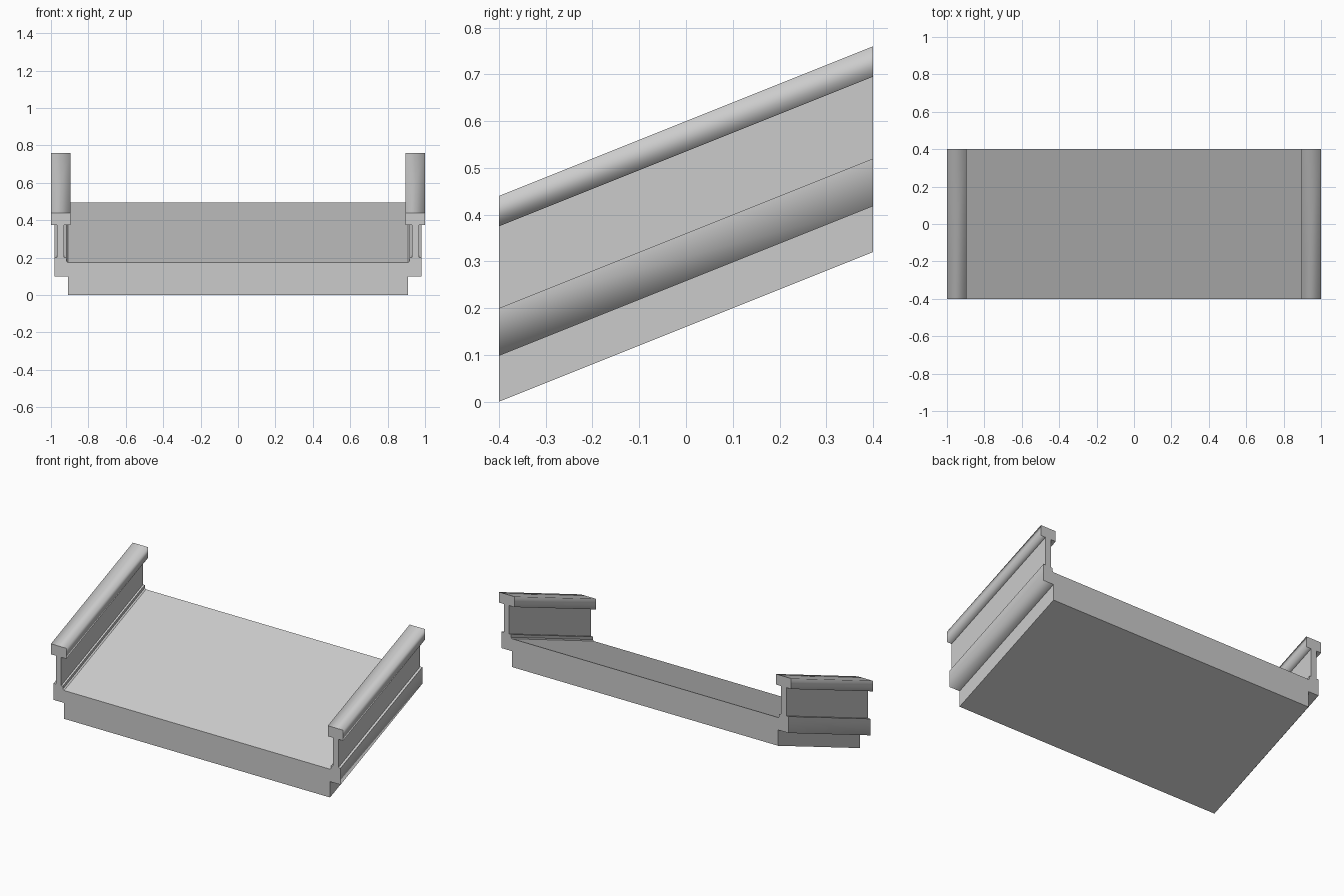
import bpy
import bmesh

cube = bpy.data.objects.get("Cube")
if cube:
    bpy.data.objects.remove(cube, do_unlink=True)

HALF_LENGTH = 0.4
SLOPE = 0.4

# One flat grey for the whole span
grey = bpy.data.materials.new("concrete_grey")
grey.use_nodes = True
colour = (0.6, 0.6, 0.6, 1)
grey.diffuse_color = colour
grey.node_tree.nodes["Principled BSDF"].inputs["Base Color"].default_value = colour

# Right half of the cross-section, from the underside out and up over the parapet
# to the deck; the flag says whether the strip starting at that point is soft-shaded
half_section = [
    (0.91, 0.0, False),     # slab side
    (0.91, 0.098, True),    # ledge underside
    (0.982, 0.098, True),   # ledge side
    (0.982, 0.2, False),    # ledge top
    (0.967, 0.2, False),    # web, outer face
    (0.967, 0.375, True),   # rail underside
    (1.0, 0.375, True),     # rail outer side
    (1.0, 0.44, True),      # rail top
    (0.895, 0.44, True),    # rail inner side
    (0.895, 0.375, True),   # rail underside
    (0.93, 0.375, False),   # web, inner face
    (0.93, 0.2, False),     # inner kerb top
    (0.918, 0.2, False),    # inner kerb side
    (0.918, 0.182, False),  # small chamfer
    (0.91, 0.175, False),   # deck surface
]

# Mirror the half into a closed outline
points = [(x, z) for x, z, _ in half_section]
outline = points + [(-x, z) for x, z in reversed(points)]
soft = [s for _, _, s in half_section]
soft_strips = soft + list(reversed(soft[:-1])) + [False]


def sloped_extrusion(name, outline, soft_strips):
    """Sweep an x-z outline along y, rising towards the back."""
    bm = bmesh.new()
    front, back = [
        [bm.verts.new((x, y, z + SLOPE * (y + HALF_LENGTH))) for x, z in outline]
        for y in (-HALF_LENGTH, HALF_LENGTH)
    ]
    bm.faces.new(front)
    bm.faces.new(list(reversed(back)))
    count = len(outline)
    for i in range(count):
        j = (i + 1) % count
        strip = bm.faces.new((front[j], front[i], back[i], back[j]))
        strip.smooth = soft_strips[i]
    # Only edges shared by two soft strips stay smooth
    for edge in bm.edges:
        edge.smooth = all(face.smooth for face in edge.link_faces)
    bmesh.ops.recalc_face_normals(bm, faces=bm.faces[:])
    mesh = bpy.data.meshes.new(name)
    bm.to_mesh(mesh)
    bm.free()
    mesh.materials.append(grey)
    obj = bpy.data.objects.new(name, mesh)
    bpy.context.collection.objects.link(obj)
    return obj


sloped_extrusion("sloped_deck_with_parapets", outline, soft_strips)
